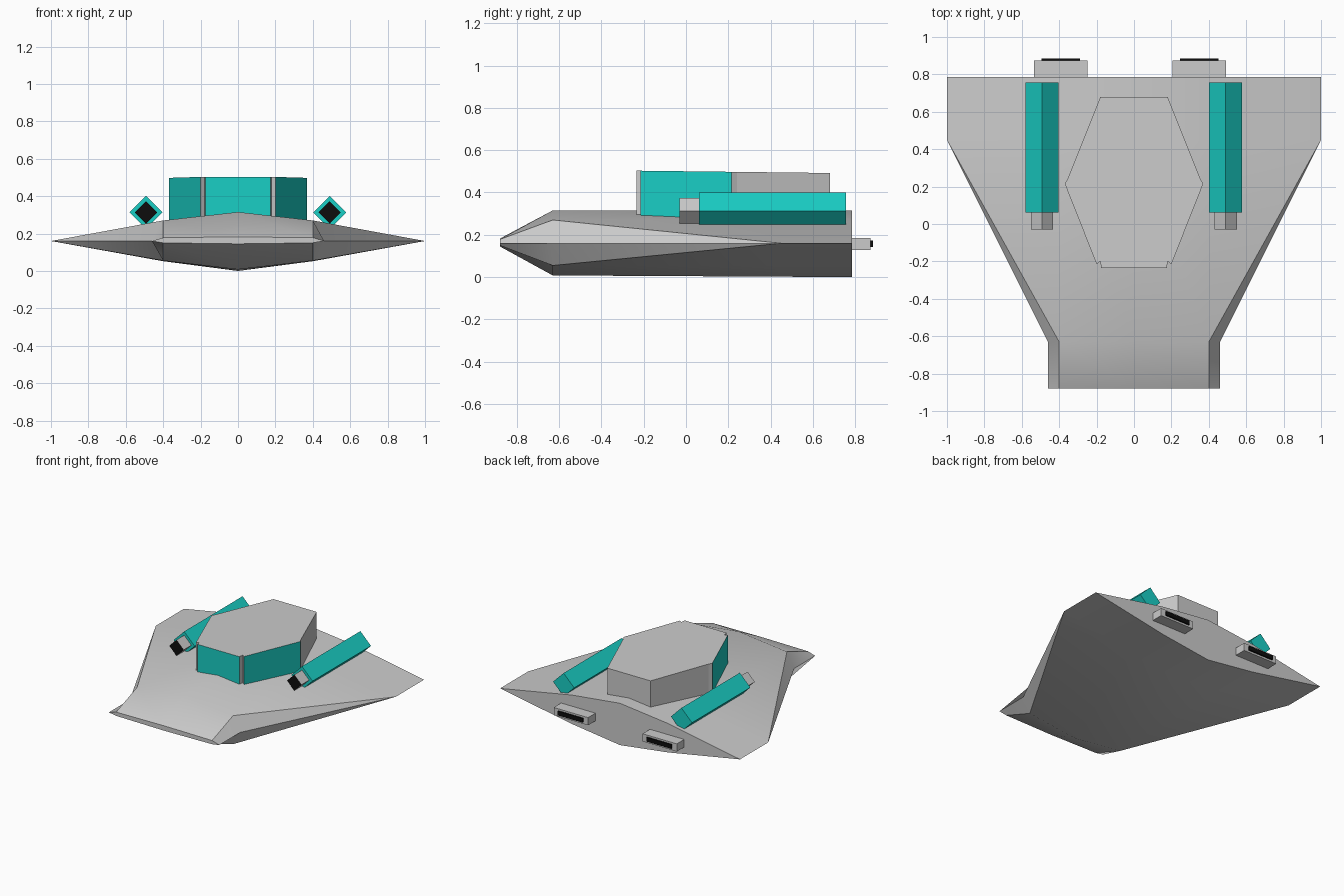
import bpy, bmesh, math

if "Cube" in bpy.data.objects:
    bpy.data.objects.remove(bpy.data.objects["Cube"])


def material(name, rgb):
    m = bpy.data.materials.new(name)
    m.diffuse_color = (*rgb, 1)
    m.use_nodes = True
    m.node_tree.nodes["Principled BSDF"].inputs["Base Color"].default_value = m.diffuse_color
    return m


TEAL = material("teal", (0.01, 0.62, 0.56))
BLACK = material("black", (0.004, 0.004, 0.004))


def finish(name, bm, mats=()):
    bmesh.ops.recalc_face_normals(bm, faces=bm.faces)
    me = bpy.data.meshes.new(name)
    bm.to_mesh(me)
    bm.free()
    ob = bpy.data.objects.new(name, me)
    bpy.context.collection.objects.link(ob)
    for m in mats:
        me.materials.append(m)
    return ob


def prism(name, lower, upper, mats=(), side_mats=None, first_cap=0):
    """Solid between two matching outlines, with a material per side."""
    bm = bmesh.new()
    a = [bm.verts.new(p) for p in lower]
    b = [bm.verts.new(p) for p in upper]
    bm.faces.new(a).material_index = first_cap
    bm.faces.new(b)
    n = len(a)
    for i in range(n):
        f = bm.faces.new((a[i], a[(i + 1) % n], b[(i + 1) % n], b[i]))
        if side_mats:
            f.material_index = side_mats[i]
    return finish(name, bm, mats)


def box(name, x, y, z, mats=()):
    ring = [(x[0], z[0]), (x[1], z[0]), (x[1], z[1]), (x[0], z[1])]
    return prism(name, [(p, y[0], q) for p, q in ring],
                 [(p, y[1], q) for p, q in ring], mats)


# Hull: lofted eight-point sections from the blunt nose to the stern
# (y, half width, shoulder top, ridge top, shoulder bottom, keel)
sections = [(-0.88, 0.46, 0.178, 0.182, 0.15, 0.145),
            (-0.63, 0.46, 0.27, 0.315, 0.055, 0.008),
            (0.45, 1.0, 0.27, 0.315, 0.053, 0.002),
            (0.785, 1.0, 0.27, 0.315, 0.052, 0.0)]
bm = bmesh.new()
rings = []
for y, w, st, rt, sb, kl in sections:
    ring = [(w, .16), (.4, st), (0, rt), (-.4, st),
            (-w, .16), (-.4, sb), (0, kl), (.4, sb)]
    rings.append([bm.verts.new((x, y, z)) for x, z in ring])
for s in range(3):
    a, b = rings[s], rings[s + 1]
    for i in range(8):
        j = (i + 1) % 8
        if s == 1 and 0 in (i % 4, j % 4):
            # Twisted wing panels fold from the shoulder to the wing tip
            tip, inner = (i, j) if i % 4 == 0 else (j, i)
            bm.faces.new((a[tip], a[inner], b[tip]))
            bm.faces.new((a[inner], b[inner], b[tip]))
        else:
            bm.faces.new((a[i], a[j], b[j], b[i]))
bm.faces.new(rings[0])
bm.faces.new(rings[-1])
hull = finish("hull", bm)
bpy.context.view_layer.objects.active = hull
hull.select_set(True)
bpy.ops.object.shade_smooth_by_angle(angle=math.radians(30))
hull.select_set(False)

# Cabin: hexagon with raised teal panels on its three front sides
half = [(.175, -.235), (.18, -.2), (.2, -.215), (.37, .215), (.355, .24), (.18, .68)]
outline = half + [(-x, y) for x, y in reversed(half)]
sides = [0, 0, 1, 0, 0, 0, 0, 0, 1, 0, 0, 1]
prism("cabin", [(x, y, 0.25) for x, y in outline],
      [(x, y, 0.503 - 0.012 * (y + .235)) for x, y in outline],
      (None, TEAL), sides)


def diamond(x, y, z, r):
    return [(x + r, y, z), (x, y, z + r), (x - r, y, z), (x, y, z - r)]


# Diamond-section guns and engine exhausts on both sides
for side, gx, ex in (("left", -.492, -.392), ("right", .49, .348)):
    prism(side + "_gun_housing", diamond(gx, .062, .313, .088),
          diamond(gx, .757, .313, .088), (TEAL,))
    prism(side + "_gun_barrel", diamond(gx, -.03, .313, .06),
          diamond(gx, .1, .313, .06), (None, BLACK), first_cap=1)
    box(side + "_exhaust", (ex - .143, ex + .143), (.75, .873), (.128, .186))
    box(side + "_exhaust_slot", (ex - .103, ex + .103), (.85, .884),
        (.142, .173), (BLACK,))
